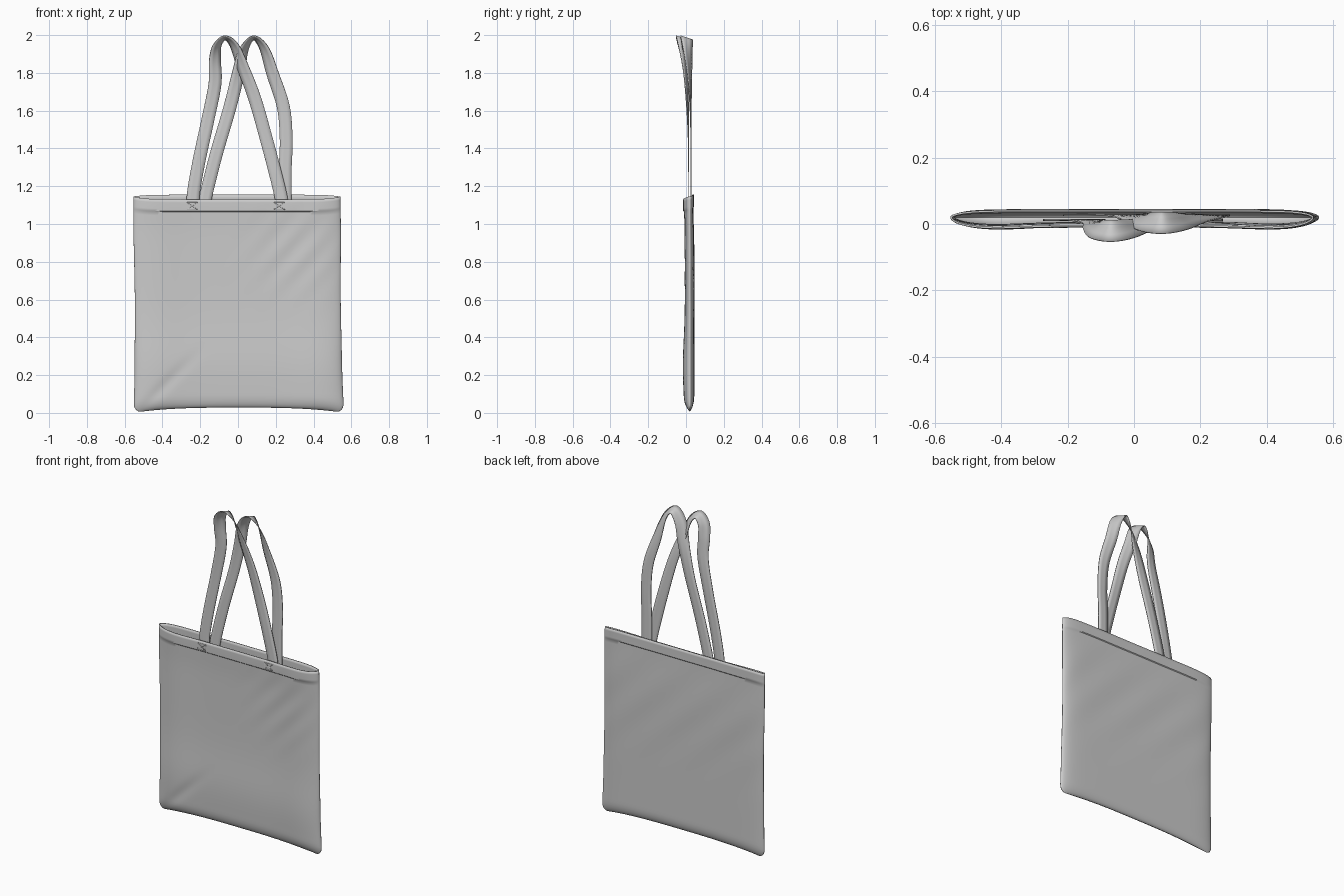
import bpy, bmesh, math
from mathutils import Vector

if "Cube" in bpy.data.objects:
    bpy.data.objects.remove(bpy.data.objects["Cube"])

HEM = 0.94  # height fraction where the hem band starts


def new_object(name, bm, thickness, offset):
    me = bpy.data.meshes.new(name)
    bmesh.ops.recalc_face_normals(bm, faces=bm.faces)
    bm.to_mesh(me)
    bm.free()
    ob = bpy.data.objects.new(name, me)
    bpy.context.collection.objects.link(ob)
    mod = ob.modifiers.new("cloth_thickness", 'SOLIDIFY')
    mod.thickness, mod.offset = thickness, offset
    bpy.ops.object.select_all(action='DESELECT')
    ob.select_set(True)
    bpy.context.view_layer.objects.active = ob
    bpy.ops.object.shade_smooth_by_angle(angle=math.radians(40))
    return ob


def gauss(v, centre, width):
    return math.exp(-((v - centre) / width) ** 2)


def surface(u, s, side):
    """Point on the bag: u across (-1..1), s up (0..1), side -1 front / +1 back."""
    a = abs(u)
    inner = 1 - a ** 10
    low = 0.028 - 0.022 * a ** 3
    top = 1.145 + (0.010 if side > 0 else -0.014) * inner
    z = low + (top - low) * s
    # slightly wavy side seams and rounded bottom corners
    r = 0.035
    corner = r * (1 - math.sqrt(max(0, 1 - (1 - min(s / 0.035, 1)) ** 2)))
    half = 0.547 + 0.008 * gauss(s, 0, 0.12) + 0.002 * math.sin(9 * s) - corner
    x = u * half + 0.004 - 0.010 * s
    # pillow depth, fuller near the bottom and sides
    edge = math.sqrt(max(0, inner))
    base = math.sqrt(max(0, 1 - (1 - min(s / 0.06, 1)) ** 2))
    if side < 0:
        d = 0.020 + 0.007 * gauss(a, 0.8, 0.25) + 0.011 * gauss(s, 0.2, 0.18)
        d += 0.005 * gauss(s, 0.98, 0.1)
        # diagonal creases at upper right and lower left
        d += 0.0025 * math.sin(38 * (s - 0.55 * u)) * gauss(u, 0.55, 0.35) * gauss(s, 0.75, 0.18)
        d -= 0.006 * gauss(s - 0.45 * u, 0.43, 0.035) * gauss(u, -0.7, 0.25)
    else:
        d = 0.024 - 0.006 * gauss(s, 1, 0.2)
        d += 0.0015 * math.sin(22 * (s + 0.5 * u)) * gauss(s, 0.65, 0.25)
    if s > HEM:
        d += 0.004
    return Vector((x, 0.020 + side * d * edge * base, z))


# bag body: closed rings of front and back panel, open at the top
N = 72
us = [math.sin(math.pi / 2 * (2 * i / N - 1)) for i in range(N + 1)]
rows = [0.06 * (1 - math.cos(k * math.pi / 12)) for k in range(7)]
rows += [0.06 + (HEM - 0.06) * k / 50 for k in range(1, 51)]
rows += [HEM + 0.004, 0.955, 0.97, 0.985, 1.0]
bm = bmesh.new()
rings = []
for s in rows:
    pts = [surface(u, s, -1) for u in us] + [surface(u, s, 1) for u in us[-2:0:-1]]
    rings.append([bm.verts.new(p) for p in pts])
for lo, hi in zip(rings, rings[1:]):
    for i in range(len(lo)):
        j = (i + 1) % len(lo)
        bm.faces.new((lo[i], lo[j], hi[j], hi[i]))
bmesh.ops.remove_doubles(bm, verts=bm.verts, dist=1e-5)
new_object("bag_body", bm, 0.006, -1)


def catmull(keys, steps=8):
    """Smooth path through key tuples."""
    out = []
    for i in range(len(keys) - 1):
        p = [Vector(keys[max(0, min(len(keys) - 1, i + k))]) for k in (-1, 0, 1, 2)]
        for n in range(steps):
            t = n / steps
            out.append(0.5 * (2 * p[1] + (p[2] - p[0]) * t
                              + (2 * p[0] - 5 * p[1] + 4 * p[2] - p[3]) * t * t
                              + (3 * p[1] - p[0] - 3 * p[2] + p[3]) * t ** 3))
    out.append(Vector(keys[-1]))
    return out


def strap(name, path, y_leg, y_apex, half=0.034):
    """Ribbon along (x, z, twist degrees); it turns over at the apex."""
    keys = []
    for x, z, deg in path:
        k = math.sin(math.radians(deg))
        keys.append((x, z, math.radians(deg), y_leg + (y_apex - y_leg) * k))
    pts = catmull(keys)
    pos = [Vector((p[0], p[3], p[1])) for p in pts]
    bm = bmesh.new()
    prev = None
    for i, p in enumerate(pos):
        tan = (pos[min(i + 1, len(pos) - 1)] - pos[max(i - 1, 0)]).normalized()
        a = pts[i][2]
        w = Vector((math.cos(a), math.sin(a), -0.35 * math.sin(a)))
        w = (w - tan * w.dot(tan)).normalized() * half
        row = [bm.verts.new(p + w * f) for f in (-1, -0.33, 0.33, 1)]
        if prev:
            for k in range(3):
                bm.faces.new((prev[k], prev[k + 1], row[k + 1], row[k]))
        prev = row
    new_object(name, bm, 0.005, 0)


# carrying straps
strap("front_strap", [
    (-0.24, 1.07, 0), (-0.235, 1.17, 0), (-0.205, 1.34, 0), (-0.16, 1.55, 0),
    (-0.122, 1.74, 8), (-0.122, 1.86, 25), (-0.112, 1.94, 55), (-0.07, 1.985, 90),
    (-0.02, 1.945, 125), (0.03, 1.82, 155), (0.09, 1.66, 170), (0.15, 1.45, 180),
    (0.20, 1.26, 180), (0.228, 1.14, 180), (0.235, 1.07, 180)], 0.012, -0.021)
strap("back_strap", [
    (-0.18, 1.07, 0), (-0.17, 1.15, 0), (-0.115, 1.37, 0), (-0.045, 1.61, 0),
    (0.0, 1.79, 15), (0.03, 1.92, 50), (0.082, 1.985, 90), (0.138, 1.93, 130),
    (0.185, 1.79, 160), (0.24, 1.62, 175), (0.255, 1.45, 180), (0.25, 1.29, 180),
    (0.25, 1.15, 180), (0.25, 1.07, 180)], 0.026, 0.003)

# crossed stitching where the front strap is sewn to the hem
for label, cx in (("left", -0.237), ("right", 0.225)):
    cu = bpy.data.curves.new(label + "_strap_stitching", 'CURVE')
    cu.dimensions = '3D'
    cu.bevel_depth, cu.bevel_resolution = 0.0012, 1
    square = [(-1, 0), (1, 0), (1, 1), (-1, 1), (-1, 0)]
    for line in (square, [(-1, 0), (1, 1)], [(1, 0), (-1, 1)]):
        sp = cu.splines.new('POLY')
        sp.points.add(len(line) - 1)
        for pt, (fx, fz) in zip(sp.points, line):
            q = surface((cx + fx * 0.028) / 0.55, 0.95 + 0.035 * fz, -1)
            pt.co = (q.x, q.y - 0.0005, q.z, 1)
    bpy.context.collection.objects.link(bpy.data.objects.new(label + "_strap_stitching", cu))
